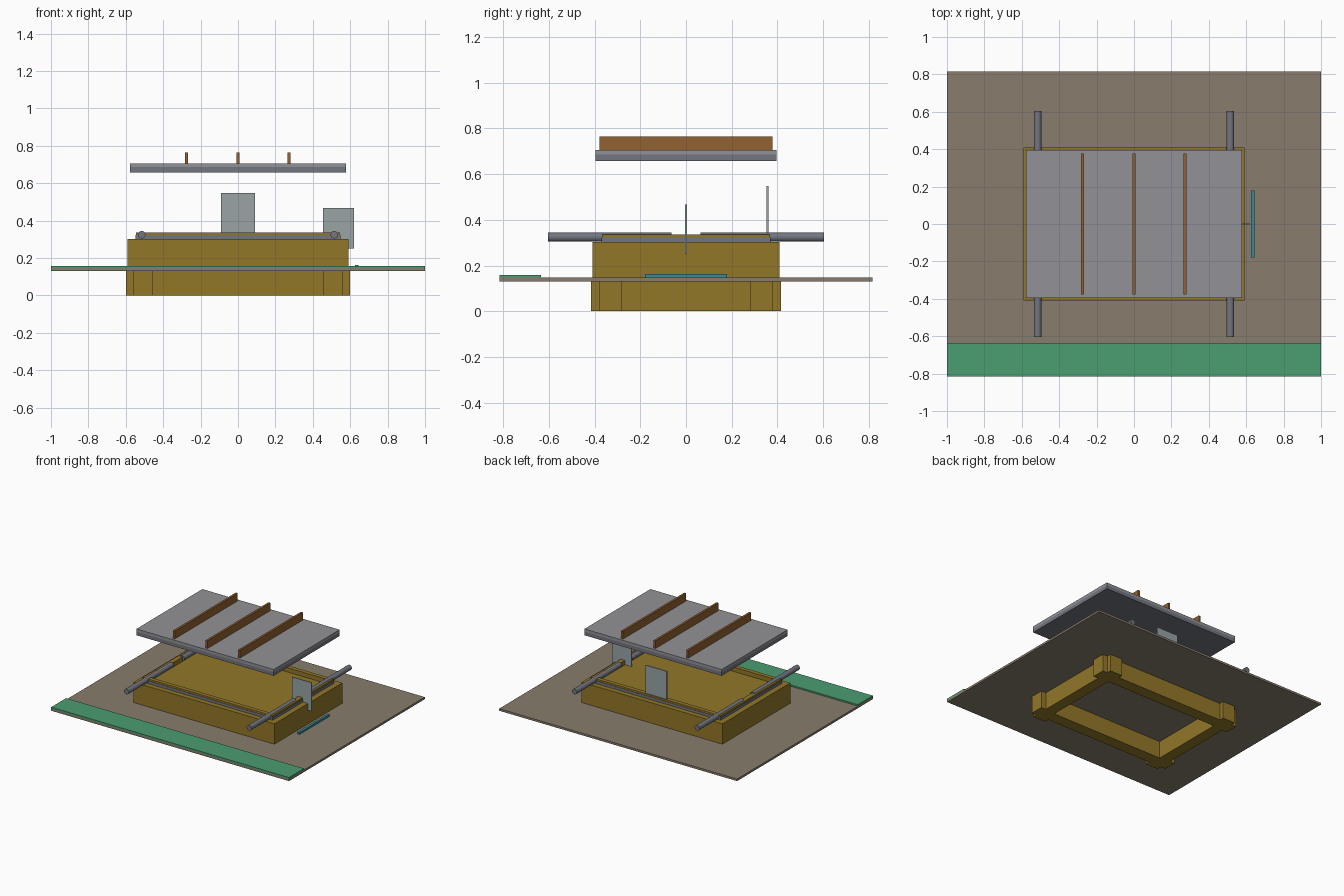
import bpy, bmesh, math

if "Cube" in bpy.data.objects:
    bpy.data.objects.remove(bpy.data.objects["Cube"])


def mat(name, r, g, b):
    m = bpy.data.materials.new(name)
    m.diffuse_color = (r, g, b, 1)
    m.use_nodes = True
    m.node_tree.nodes["Principled BSDF"].inputs["Base Color"].default_value = m.diffuse_color
    return m


gold = mat("ochre", 0.29, 0.185, 0.022)
earth = mat("earth", 0.25, 0.205, 0.155)
green = mat("green", 0.07, 0.34, 0.165)
teal = mat("teal", 0.04, 0.26, 0.31)
wood = mat("wood", 0.29, 0.12, 0.032)
lid_grey = mat("lid_grey", 0.29, 0.29, 0.31)
steel = mat("steel", 0.17, 0.18, 0.215)
pane = mat("pane", 0.32, 0.37, 0.38)


def finish(name, bm, m):
    bmesh.ops.recalc_face_normals(bm, faces=bm.faces)
    me = bpy.data.meshes.new(name)
    bm.to_mesh(me)
    bm.free()
    me.materials.append(m)
    ob = bpy.data.objects.new(name, me)
    bpy.context.collection.objects.link(ob)
    return ob


def box(name, lo, hi, m):
    bm = bmesh.new()
    bmesh.ops.create_cube(bm, size=1)
    for v in bm.verts:
        v.co = [(l + h) / 2 + c * (h - l) for l, h, c in zip(lo, hi, v.co)]
    return finish(name, bm, m)


def prism(name, pts, z0, z1, m):
    bm = bmesh.new()
    f = bm.faces.new([bm.verts.new((x, y, z0)) for x, y in pts])
    r = bmesh.ops.extrude_face_region(bm, geom=[f])
    for v in r["geom"]:
        if isinstance(v, bmesh.types.BMVert):
            v.co.z = z1
    return finish(name, bm, m)


def ring(name, ox, oy, ix, iy, z0, z1, m):
    """Rectangular frame with outer half-size (ox, oy) and inner (ix, iy)."""
    bm = bmesh.new()
    sg = ((-1, -1), (1, -1), (1, 1), (-1, 1))
    loops = [[bm.verts.new((a * x, b * y, z)) for a, b in sg]
             for x, y, z in ((ox, oy, z0), (ox, oy, z1), (ix, iy, z1), (ix, iy, z0))]
    for k in range(4):
        p, q = loops[k], loops[(k + 1) % 4]
        for i in range(4):
            j = (i + 1) % 4
            bm.faces.new((p[i], p[j], q[j], q[i]))
    return finish(name, bm, m)


# ground sheet with coloured strips
box("ground_sheet", (-1, -0.815, 0.131), (1, 0.815, 0.147), earth)
box("front_strip", (-1, -0.815, 0.147), (1, -0.635, 0.158), green)
box("side_strip", (0.625, -0.18, 0.147), (0.643, 0.18, 0.162), teal)

# hollow foundation with notched corner posts
ring("foundation", 0.56, 0.38, 0.475, 0.29, 0, 0.132, gold)
post = [(0.455, 0.28), (0.6, 0.28), (0.6, 0.38), (0.56, 0.38), (0.56, 0.415), (0.455, 0.415)]
# keep the posts outside the hollow
post[0:1] = [(0.455, 0.37), (0.55, 0.37), (0.55, 0.28)]
for sx in (-1, 1):
    for sy in (-1, 1):
        prism("corner_post", [(sx * x, sy * y) for x, y in post], 0, 0.132, gold)

# upper body and raised rim
box("body", (-0.592, -0.408, 0.14), (0.592, 0.408, 0.302), gold)
ring("rim", 0.546, 0.367, 0.51, 0.335, 0.30, 0.335, gold)
ring("seal", 0.549, 0.37, 0.54, 0.36, 0.30, 0.322, steel)

# four carrying rods
for sx in (-1, 1):
    for sy in (-1, 1):
        bpy.ops.mesh.primitive_cylinder_add(
            vertices=24, radius=0.02, depth=0.54,
            location=(sx * 0.515, sy * 0.333, 0.324), rotation=(math.pi / 2, 0, 0))
        rod = bpy.context.object
        rod.name = "carrying_rod"
        rod.data.materials.append(steel)
        bpy.ops.object.shade_smooth_by_angle()

# upright panes
box("back_pane", (-0.09, 0.351, 0.33), (0.09, 0.36, 0.547), pane)
box("side_pane", (0.455, -0.004, 0.25), (0.62, 0.004, 0.467), pane)

# floating lid in two layers, with ribs
box("lid_lower", (-0.577, -0.396, 0.658), (0.577, 0.396, 0.685), steel)
box("lid_upper", (-0.577, -0.396, 0.685), (0.577, 0.396, 0.706), lid_grey)
for x in (-0.275, 0, 0.272):
    box("lid_rib", (x - 0.008, -0.378, 0.70), (x + 0.008, 0.378, 0.765), wood)
